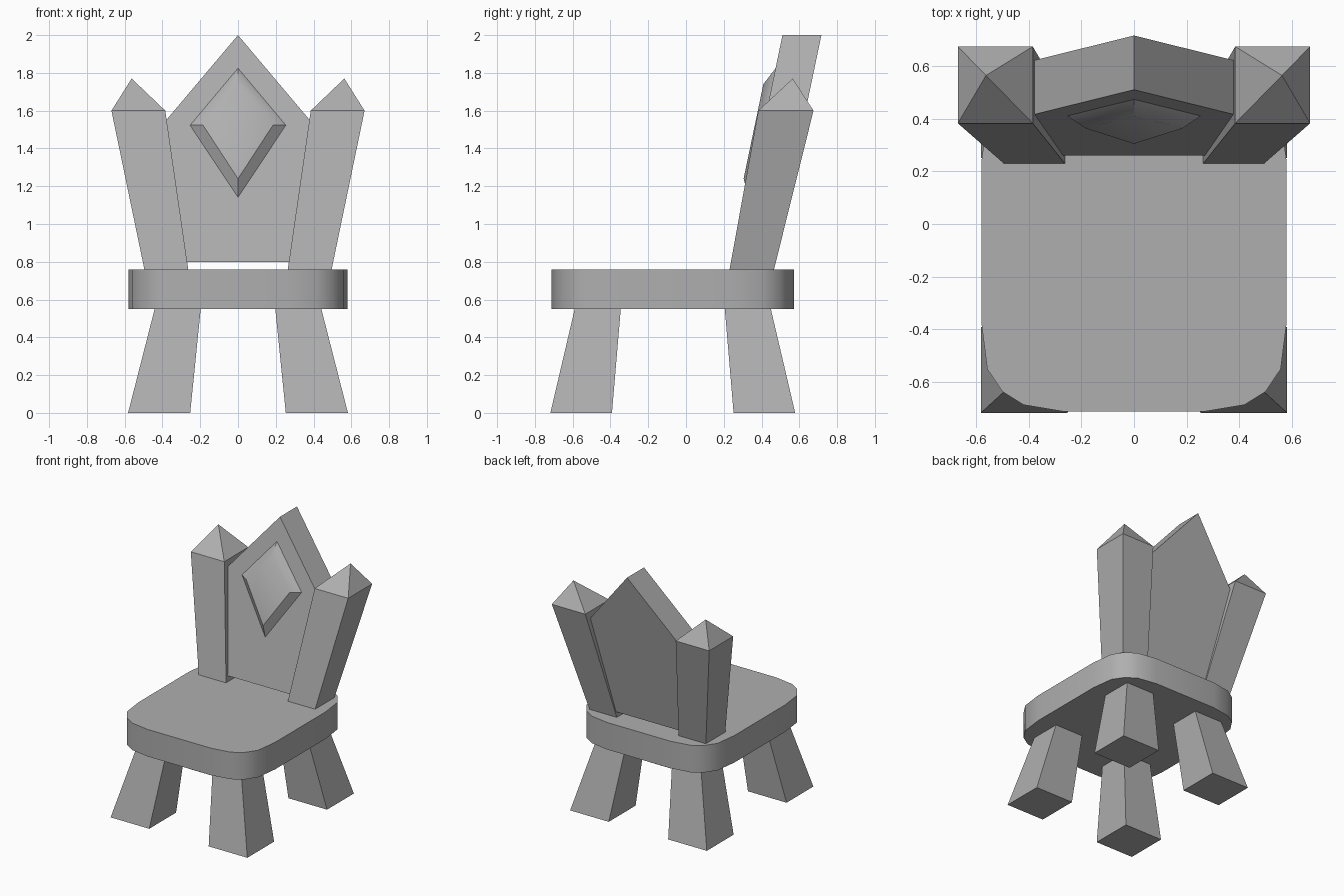
import bpy, bmesh
from math import radians

if "Cube" in bpy.data.objects:
    bpy.data.objects.remove(bpy.data.objects["Cube"])

grey = bpy.data.materials.new("stone_grey")
grey.diffuse_color = (0.43, 0.43, 0.43, 1)
grey.use_nodes = True
grey.node_tree.nodes["Principled BSDF"].inputs["Base Color"].default_value = grey.diffuse_color


def make(name, verts, faces):
    """Mesh object with outward normals."""
    me = bpy.data.meshes.new(name)
    me.from_pydata(verts, [], faces)
    bm = bmesh.new()
    bm.from_mesh(me)
    bmesh.ops.recalc_face_normals(bm, faces=bm.faces)
    bm.to_mesh(me)
    bm.free()
    me.materials.append(grey)
    ob = bpy.data.objects.new(name, me)
    bpy.context.collection.objects.link(ob)
    return ob


def loft(name, a, b, tip=None):
    """Join two loops of equal length; close the end with a cap or a tip."""
    n = len(a)
    faces = [list(range(n))]
    faces += [(i, (i + 1) % n, n + (i + 1) % n, n + i) for i in range(n)]
    verts = a + b
    if tip:
        verts = verts + [tip]
        faces += [(n + i, n + (i + 1) % n, 2 * n) for i in range(n)]
    else:
        faces.append(list(range(n, 2 * n)))
    return make(name, verts, faces)


def rect(x0, x1, y0, y1, z):
    return [(x0, y0, z), (x1, y0, z), (x1, y1, z), (x0, y1, z)]


def mirror_x(pts, s):
    return [(s * x, y, z) for x, y, z in pts]


# Seat: rounded slab, one corner mirrored to all four
MID = -0.07
corner = [(0.58, 0.31), (0.558, 0.482), (0.50, 0.568), (0.42, 0.618), (0.27, 0.643)]
outline = (corner + [(-x, y) for x, y in reversed(corner)]
           + [(-x, -y) for x, y in corner] + [(x, -y) for x, y in reversed(corner)])
seat = loft("seat", [(x, y + MID, 0.55) for x, y in outline],
            [(x, y + MID, 0.758) for x, y in outline])
bpy.context.view_layer.objects.active = seat
seat.select_set(True)
bpy.ops.object.shade_smooth_by_angle(angle=radians(40))

for s, side in ((1, "right"), (-1, "left")):
    # Splayed tapered legs
    for t, end in ((-1, "front"), (1, "back")):
        foot = rect(0.253, 0.582, MID + t * 0.322, MID + t * 0.648, 0)
        top = rect(0.197, 0.44, MID + t * 0.275, MID + t * 0.518, 0.555)
        loft(f"{end}_leg_{side}", mirror_x(foot, s), mirror_x(top, s))
    # Leaning back posts with pointed caps
    loft(f"back_post_{side}",
         mirror_x(rect(0.263, 0.495, 0.23, 0.465, 0.756), s),
         mirror_x(rect(0.385, 0.67, 0.383, 0.675, 1.6), s),
         (s * 0.563, 0.565, 1.77))


def front_y(z):
    """Front plane of the leaning back panel."""
    return 0.26 + (z - 0.8) * 0.209


# Back panel: pointed board
panel = [(-0.27, 0.8), (0.27, 0.8), (0.38, 1.55), (0, 2.0), (-0.38, 1.55)]
loft("back_panel", [(x, front_y(z), z) for x, z in panel],
     [(x, front_y(z) + 0.206, z) for x, z in panel])

# Raised diamond: crisp lower rim, softly shaded upper rim
outer = [(0, 1.135), (0.258, 1.523), (0, 1.83), (-0.258, 1.523)]
inner = [(0, 1.24), (0.185, 1.523), (0, 1.74), (-0.185, 1.523)]
diamond = loft("diamond_ornament", [(x, front_y(z) + 0.003, z) for x, z in outer],
               [(x, front_y(z) - 0.047, z) for x, z in inner])
bm = bmesh.new()
bm.from_mesh(diamond.data)
for f in bm.faces:
    f.smooth = True
for e in bm.edges:
    inner_rim = all(v.index >= 4 for v in e.verts)
    mid = sum(v.co.z for v in e.verts) / 2
    e.smooth = inner_rim and mid > 1.523
bm.to_mesh(diamond.data)
bm.free()
